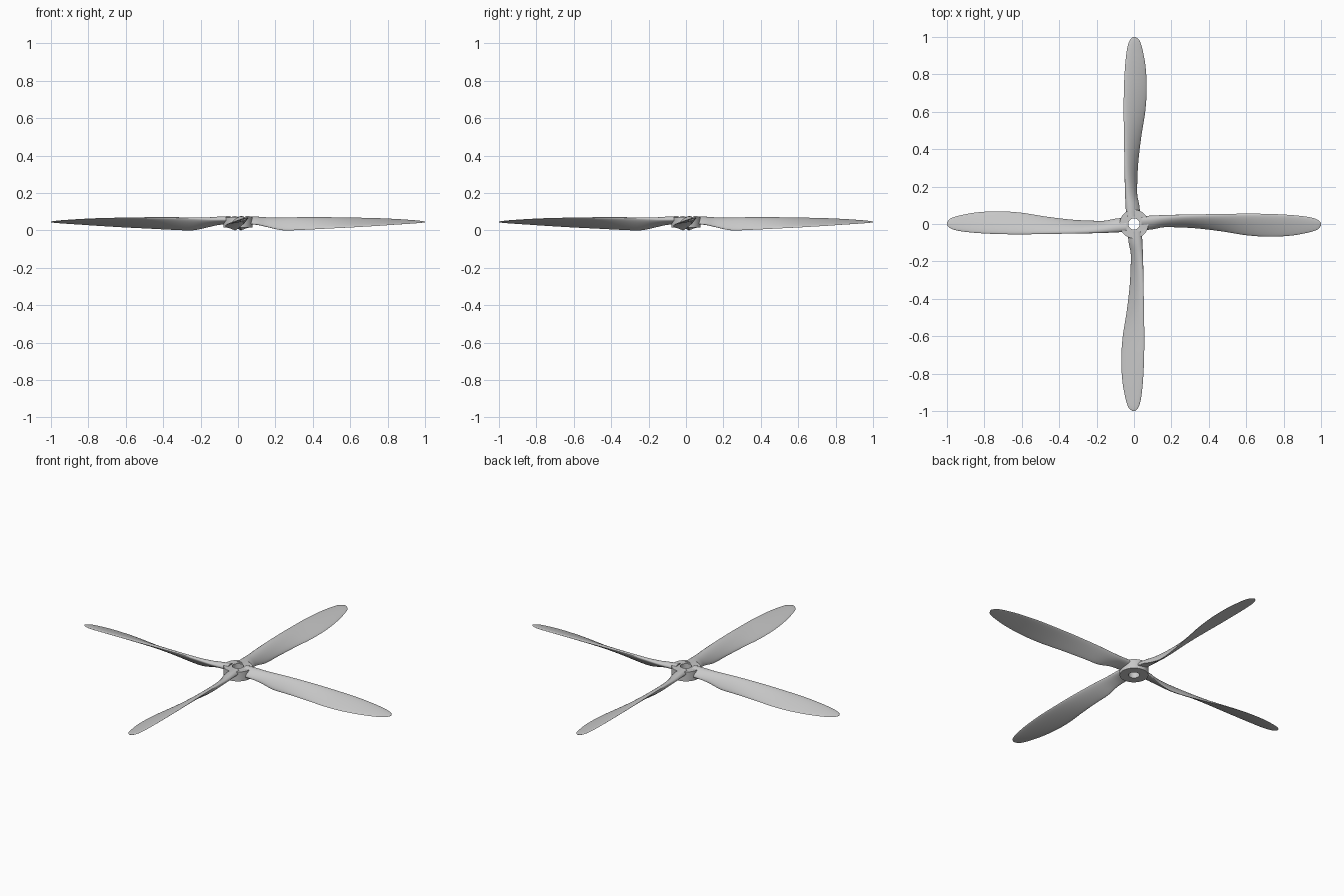
import bpy
import bmesh
import math
from mathutils import Vector

cube = bpy.data.objects.get("Cube")
if cube:
    bpy.data.objects.remove(cube)

# Single metal colour
metal = bpy.data.materials.new("light grey metal")
metal.use_nodes = True
colour = (0.58, 0.58, 0.58, 1)
metal.diffuse_color = colour
metal.node_tree.nodes["Principled BSDF"].inputs["Base Color"].default_value = colour


def make_object(name, bm, angle):
    bmesh.ops.recalc_face_normals(bm, faces=bm.faces)
    mesh = bpy.data.meshes.new(name)
    bm.to_mesh(mesh)
    bm.free()
    mesh.materials.append(metal)
    obj = bpy.data.objects.new(name, mesh)
    bpy.context.scene.collection.objects.link(obj)
    bpy.ops.object.select_all(action="DESELECT")
    bpy.context.view_layer.objects.active = obj
    obj.select_set(True)
    bpy.ops.object.shade_smooth_by_angle(angle=math.radians(angle))
    return obj


def bridge(bm, first, second):
    count = len(first)
    for i in range(count):
        j = (i + 1) % count
        bm.faces.new((first[i], first[j], second[j], second[i]))


# Blade stations: radius, leading y, leading z, trailing y, trailing z, thickness
STATIONS = [
    (.04, .042, .060, -.034, .036, .036),
    (.10, .045, .060, -.028, .032, .034),
    (.16, .047, .062, -.016, .018, .031),
    (.24, .049, .066, -.017, .001, .027),
    (.34, .051, .068, -.023, .003, .023),
    (.48, .054, .068, -.041, .010, .019),
    (.60, .055, .066, -.060, .016, .016),
    (.72, .054, .064, -.068, .023, .014),
    (.84, .048, .059, -.062, .031, .011),
    (.93, .038, .053, -.046, .037, .009),
    (.98, .024, .049, -.030, .041, .006),
    (1.0, .006, .046, -.008, .044, .002),
]


def smooth_stations(steps):
    # Spline through the stations, with the ends repeated
    keys = [Vector(s) for s in STATIONS]
    keys = [keys[0]] + keys + [keys[-1]]
    result = []
    for a, b, c, d in zip(keys, keys[1:], keys[2:], keys[3:]):
        for k in range(steps):
            t = k / steps
            result.append(b + (c - a) * (t / 2)
                          + (a * 2 - b * 5 + c * 4 - d) * (t * t / 2)
                          + (b * 3 - a - c * 3 + d) * (t ** 3 / 2))
    return result + [keys[-1]]


def section(bm, station, half=12):
    # Rounded leading edge, convex upper face and flatter underside
    r, lead_y, lead_z, trail_y, trail_z, thick = station
    lead = Vector((r, lead_y, lead_z))
    chord = Vector((r, trail_y, trail_z)) - lead
    normal = Vector((0, chord.z, -chord.y)).normalized()
    ring = []
    for i in range(2 * half):
        angle = math.pi * i / half
        along = (1 - math.cos(angle)) / 2
        fullness = math.sin(angle) * (1.25 - along * .5)
        side = .68 if i < half else .32
        ring.append(bm.verts.new(lead + chord * along + normal * (thick * side * fullness)))
    return ring


# Four twisted blades
bm = bmesh.new()
rings = [section(bm, s) for s in smooth_stations(5)]
for first, second in zip(rings, rings[1:]):
    bridge(bm, first, second)
bm.faces.new(rings[0])
bm.faces.new(rings[-1])
blade = make_object("left_blade", bm, 50)
for turn, name in enumerate(("back_blade", "right_blade", "front_blade"), 1):
    copy = bpy.data.objects.new(name, blade.data)
    copy.rotation_euler.z = turn * math.pi / 2
    bpy.context.scene.collection.objects.link(copy)

# Hub with a shaft bore
bm = bmesh.new()
segments = 48
rings = []
for radius, height in ((.03, .015), (.077, .015), (.077, .07), (.03, .07)):
    rings.append([bm.verts.new((radius * math.cos(math.tau * i / segments),
                                radius * math.sin(math.tau * i / segments), height))
                  for i in range(segments)])
for i, ring in enumerate(rings):
    bridge(bm, ring, rings[(i + 1) % len(rings)])
make_object("hub", bm, 30)
